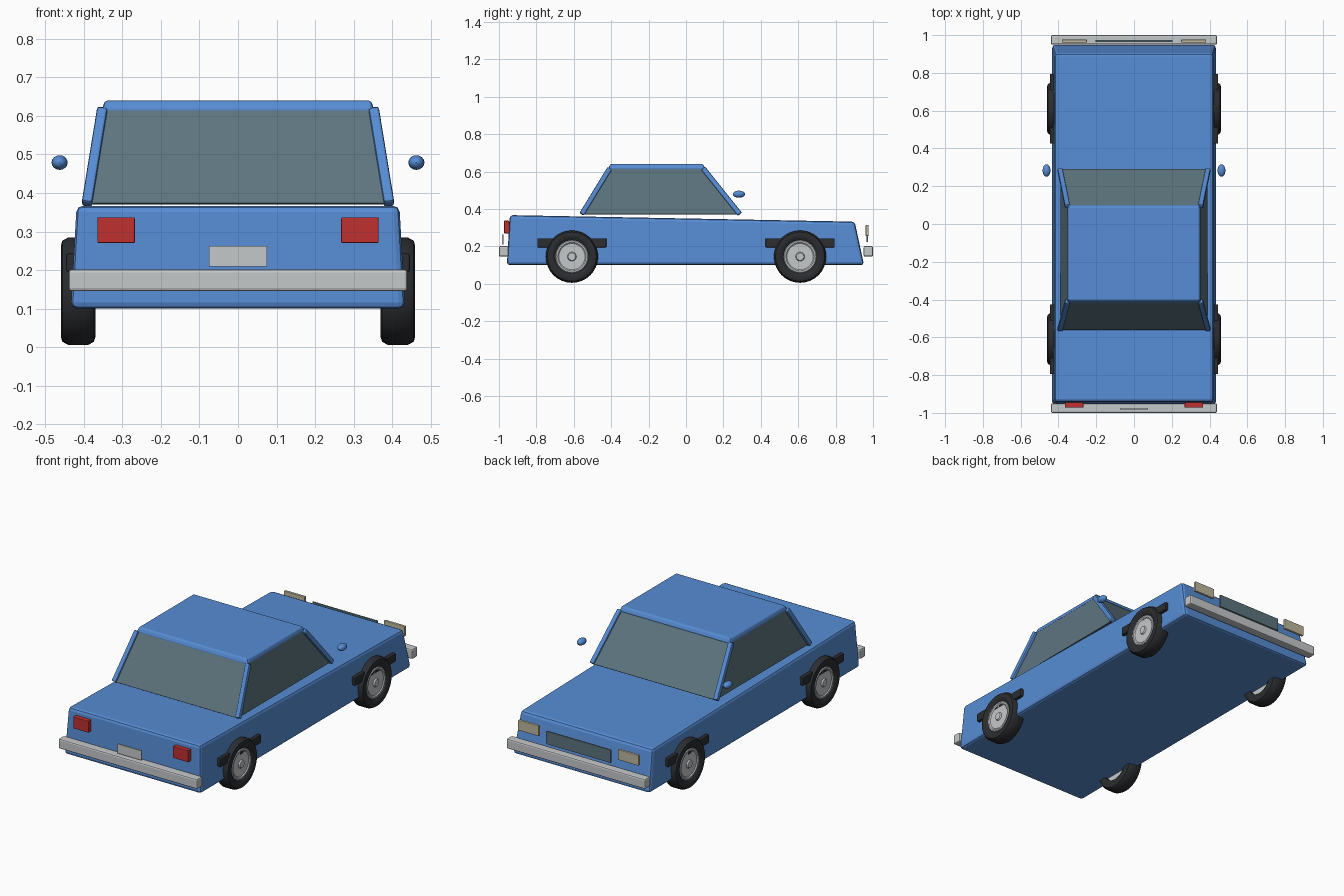
import bpy, bmesh, math
from mathutils import Vector

if "Cube" in bpy.data.objects:
    bpy.data.objects.remove(bpy.data.objects["Cube"])


def material(name, rgb):
    m = bpy.data.materials.new(name)
    m.diffuse_color = (*rgb, 1)
    m.use_nodes = True
    m.node_tree.nodes["Principled BSDF"].inputs["Base Color"].default_value = m.diffuse_color
    return m


BLUE = material("blue_paint", (0.095, 0.265, 0.66))
GLASS = material("tinted_glass", (0.11, 0.175, 0.21))
CHROME = material("silver_metal", (0.56, 0.58, 0.59))
RUBBER = material("black_rubber", (0.025, 0.026, 0.03))
RED = material("red_lens", (0.52, 0.03, 0.03))
CREAM = material("cream_lens", (0.52, 0.48, 0.34))


def finish(name, bm, mat, bevel=0, smooth=False):
    bmesh.ops.recalc_face_normals(bm, faces=bm.faces)
    me = bpy.data.meshes.new(name)
    bm.to_mesh(me)
    bm.free()
    ob = bpy.data.objects.new(name, me)
    bpy.context.collection.objects.link(ob)
    me.materials.append(mat)
    if bevel:
        mod = ob.modifiers.new("bevel", 'BEVEL')
        mod.width, mod.segments = bevel, 2
    if smooth:
        bpy.ops.object.select_all(action='DESELECT')
        ob.select_set(True)
        bpy.context.view_layer.objects.active = ob
        bpy.ops.object.shade_smooth_by_angle(angle=math.radians(35))
    return ob


def loft(name, bottom, top, mat, bevel=0):
    """Solid between two matching rings of points."""
    bm = bmesh.new()
    a = [bm.verts.new(p) for p in bottom]
    b = [bm.verts.new(p) for p in top]
    n = len(a)
    bm.faces.new(a)
    bm.faces.new(b)
    for i in range(n):
        j = (i + 1) % n
        bm.faces.new((a[i], a[j], b[j], b[i]))
    return finish(name, bm, mat, bevel)


def ring(x, y0, y1, z0, z1=None):
    z1 = z0 if z1 is None else z1
    return [(-x, y0, z0), (x, y0, z0), (x, y1, z1), (-x, y1, z1)]


def box(name, x0, x1, y0, y1, z0, z1, mat, bevel=0):
    r = [(x0, y0), (x1, y0), (x1, y1), (x0, y1)]
    return loft(name, [(*p, z0) for p in r], [(*p, z1) for p in r], mat, bevel)


def beam(name, p, q, w, mat):
    """Square bar from p to q."""
    p, q = Vector(p), Vector(q)
    d = (q - p).normalized()
    u = d.cross(Vector((1, 0, 0))).normalized() * w / 2
    v = d.cross(u).normalized() * w / 2
    c = (u + v, u - v, -u - v, v - u)
    return loft(name, [p + k for k in c], [q + k for k in c], mat, 0.006)


def pane(name, pts, mat, t=0.008):
    """Thin plate through four corners."""
    pts = [Vector(p) for p in pts]
    n = (pts[1] - pts[0]).cross(pts[3] - pts[0]).normalized() * t / 2
    return loft(name, [p - n for p in pts], [p + n for p in pts], mat)


def lathe(name, profile, side, y, z, mat, seg=32):
    """Closed (radius, x) profile turned about a sideways axle."""
    bm = bmesh.new()
    rows = []
    for i in range(seg):
        a = math.tau * i / seg
        rows.append([bm.verts.new((side * x, y + r * math.cos(a), z + r * math.sin(a)))
                     for r, x in profile])
    n = len(profile)
    for i in range(seg):
        a, b = rows[i], rows[(i + 1) % seg]
        for k in range(n):
            m = (k + 1) % n
            bm.faces.new((a[k], a[m], b[m], b[k]))
    bmesh.ops.remove_doubles(bm, verts=bm.verts, dist=1e-5)
    return finish(name, bm, mat, smooth=True)


# Main body, tapering upward
loft("body", ring(0.434, -0.958, 0.952, 0.10),
     ring(0.419, -0.942, 0.902, 0.367, 0.332), BLUE, 0.016)

# Roof panel
loft("roof", ring(0.354, -0.418, 0.105, 0.612), ring(0.346, -0.405, 0.092, 0.64), BLUE, 0.008)

# Cabin corners: base and top, rear then front
ZB, ZT = 0.372, 0.617
rear_base, rear_top = (0.386, -0.558, ZB), (0.346, -0.408, ZT)
front_base, front_top = (0.386, 0.288, ZB), (0.346, 0.092, ZT)


def flip(p, s):
    return (p[0] * s, p[1], p[2])


# Windscreens at both ends
for name, b, t in (("rear_window", rear_base, rear_top), ("windscreen", front_base, front_top)):
    pane(name, [flip(b, -1), b, t, flip(t, -1)], GLASS)

for s, tag in ((-1, "left"), (1, "right")):
    # Side glass and pillars
    pane("side_window_" + tag,
         [flip(p, s) for p in (rear_base, front_base, front_top, rear_top)], GLASS)
    for name, b, t in (("rear_pillar_", rear_base, rear_top),
                       ("front_pillar_", front_base, front_top)):
        beam(name + tag, (s * (b[0] + 0.006), b[1], b[2]),
             (s * (t[0] + 0.006), t[1], t[2]), 0.027, BLUE)

    # Door mirror
    bm = bmesh.new()
    bmesh.ops.create_uvsphere(bm, u_segments=16, v_segments=8, radius=1)
    for v in bm.verts:
        v.co = Vector((s * 0.463 + v.co.x * 0.021, 0.283 + v.co.y * 0.033, 0.479 + v.co.z * 0.019))
    finish("mirror_" + tag, bm, BLUE, smooth=True)

    # Lamps
    x0, x1 = sorted((s * 0.268, s * 0.365))
    box("tail_lamp_" + tag, x0, x1, -0.972, -0.945, 0.27, 0.337, RED, 0.003)
    x0, x1 = sorted((s * 0.25, s * 0.382))
    box("head_lamp_" + tag, x0, x1, 0.961, 0.976, 0.256, 0.315, CREAM, 0.003)

    # Wheels and guard strips
    for y, end in ((-0.61, "rear_"), (0.61, "front_")):
        z = 0.145
        lathe(end + "tyre_" + tag,
              [(0.088, 0.447), (0.1, 0.456), (0.118, 0.46), (0.131, 0.456), (0.14, 0.44),
               (0.14, 0.39), (0.131, 0.374), (0.118, 0.37), (0.088, 0.375)],
              s, y, z, RUBBER)
        lathe(end + "hub_" + tag,
              [(0, 0.39), (0.09, 0.39), (0.09, 0.445), (0.084, 0.451), (0.076, 0.451),
               (0.07, 0.446), (0.024, 0.446), (0.02, 0.454), (0, 0.454)],
              s, y, z, CHROME)
        x0, x1 = sorted((s * 0.40, s * 0.446))
        box(end + "wheel_guard_" + tag, x0, x1, y - 0.185, y + 0.185, 0.195, 0.243, RUBBER, 0.005)

# Bumpers, grille and plate
box("rear_bumper", -0.44, 0.44, -1.0, -0.95, 0.145, 0.202, CHROME, 0.008)
box("front_bumper", -0.44, 0.44, 0.95, 1.0, 0.145, 0.202, CHROME, 0.008)
box("grille", -0.205, 0.205, 0.964, 0.974, 0.224, 0.298, GLASS, 0.002)
box("rear_plate", -0.075, 0.075, -0.983, -0.975, 0.209, 0.263, CHROME)
